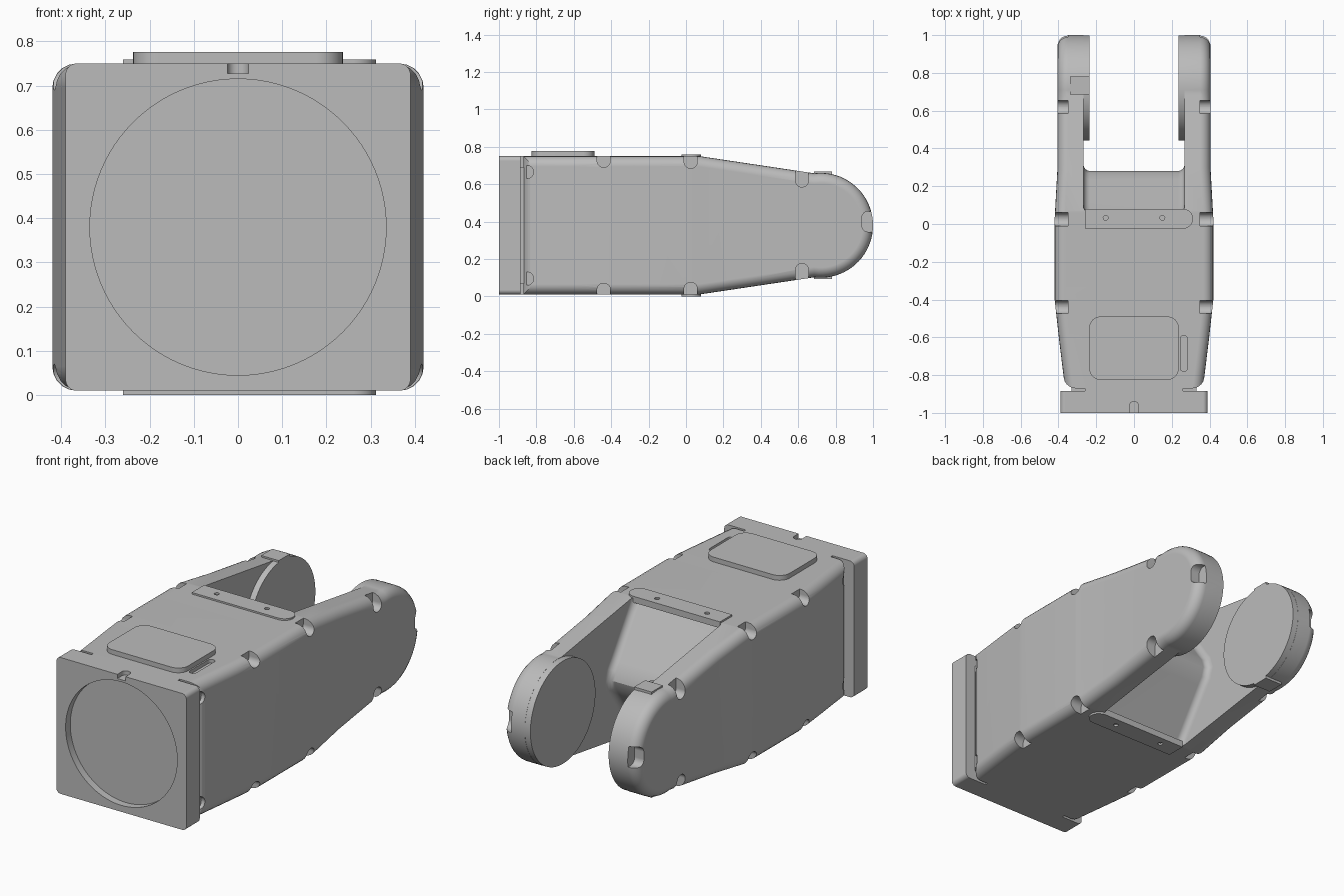
import bpy, bmesh, math

if "Cube" in bpy.data.objects:
    bpy.data.objects.remove(bpy.data.objects["Cube"], do_unlink=True)

grey = bpy.data.materials.new("plain grey")
grey.use_nodes = True
COLOR = (0.5, 0.5, 0.5, 1)
grey.diffuse_color = COLOR
grey.node_tree.nodes["Principled BSDF"].inputs["Base Color"].default_value = COLOR

MID = 0.38          # height of the symmetry plane
TOP, BOTTOM = 0.75, 0.01


def arc(cu, cv, r, a0, a1, n):
    return [(cu + r * math.cos(math.radians(a0 + (a1 - a0) * i / n)),
             cv + r * math.sin(math.radians(a0 + (a1 - a0) * i / n))) for i in range(n + 1)]


def circle(cu, cv, r, n=64):
    return arc(cu, cv, r, 0, 360, n)[:-1]


def rounded(u0, u1, v0, v1, r, n=8):
    """Rectangle outline with rounded corners."""
    return (arc(u1 - r, v1 - r, r, 0, 90, n) + arc(u0 + r, v1 - r, r, 90, 180, n)
            + arc(u0 + r, v0 + r, r, 180, 270, n) + arc(u1 - r, v0 + r, r, 270, 360, n))


def rect(u0, u1, v0, v1):
    return [(u0, v0), (u1, v0), (u1, v1), (u0, v1)]


def prism(bm, outline, axis, lo, hi):
    """Extrude a 2D outline along an axis into the given bmesh."""
    place = {"x": lambda u, v, t: (t, u, v), "y": lambda u, v, t: (u, t, v),
             "z": lambda u, v, t: (u, v, t)}[axis]
    a, b = ([bm.verts.new(place(u, v, t)) for u, v in outline] for t in (lo, hi))
    n = len(outline)
    faces = [bm.faces.new(a), bm.faces.new(b)]
    for i in range(n):
        j = (i + 1) % n
        faces.append(bm.faces.new((a[i], a[j], b[j], b[i])))
    bmesh.ops.recalc_face_normals(bm, faces=faces)


def round_rims(bm, width, segments):
    """Round the edges between the x-facing caps and the rest."""
    bm.normal_update()
    rims = [e for e in bm.edges if len(e.link_faces) == 2
            and sorted(abs(f.normal.x) > 0.7 for f in e.link_faces) == [False, True]]
    bmesh.ops.bevel(bm, geom=rims, offset=width, segments=segments,
                    profile=0.5, affect="EDGES", clamp_overlap=True)


def finish(name, bm):
    mesh = bpy.data.meshes.new(name)
    bm.to_mesh(mesh)
    bm.free()
    mesh.materials.append(grey)
    obj = bpy.data.objects.new(name, mesh)
    bpy.context.collection.objects.link(obj)
    return obj


def part(name, outline, axis, lo, hi):
    bm = bmesh.new()
    prism(bm, outline, axis, lo, hi)
    return finish(name, bm)


def activate(obj):
    bpy.ops.object.select_all(action="DESELECT")
    obj.select_set(True)
    bpy.context.view_layer.objects.active = obj


def cut(obj, cutter):
    cutter.hide_render = True
    mod = obj.modifiers.new("cut", "BOOLEAN")
    mod.operation, mod.solver, mod.object = "DIFFERENCE", "EXACT", cutter
    activate(obj)
    bpy.ops.object.modifier_apply(modifier=mod.name)
    bpy.data.objects.remove(cutter, do_unlink=True)


def smooth(obj):
    activate(obj)
    bpy.ops.object.shade_smooth_by_angle(angle=math.radians(32))
    mod = obj.modifiers.new("even normals", "WEIGHTED_NORMAL")
    mod.keep_sharp = True


# Main housing: side profile, tapered in width along its length
WIDTHS = [(-0.87, 0.365), (-0.6, 0.398), (-0.4, 0.42), (0.03, 0.42), (0.3, 0.405), (1.1, 0.405)]


def half_width(y):
    for (y0, w0), (y1, w1) in zip(WIDTHS, WIDTHS[1:]):
        if y <= y1:
            return w0 + (w1 - w0) * (y - y0) / (y1 - y0)
    return WIDTHS[-1][1]


profile = [(-0.87, TOP), (-0.87, BOTTOM), (0.07, BOTTOM)]
profile += arc(0.72, MID, 0.28, -97, 97, 40) + [(0.07, TOP)]
bm = bmesh.new()
prism(bm, profile, "x", -1, 1)
for y, _ in WIDTHS[1:-1]:
    bmesh.ops.bisect_plane(bm, geom=bm.verts[:] + bm.edges[:] + bm.faces[:],
                           plane_co=(0, y, 0), plane_no=(0, 1, 0))
for v in bm.verts:
    v.co.x = math.copysign(half_width(v.co.y), v.co.x)
round_rims(bm, 0.055, 5)
housing = finish("housing", bm)

# Fork slot with a sloping, rounded web at its root
web = [(0.06, 1.0), (0.06, 0.73), (0.1, 0.67), (0.235, 0.47), (0.265, 0.43), (0.28, MID)]
web += [(y, 2 * MID - z) for y, z in reversed(web[:-1])]
bm = bmesh.new()
prism(bm, web + [(1.3, -0.24), (1.3, 1.0)], "x", -0.268, 0.268)
round_rims(bm, 0.035, 4)
cut(housing, finish("slot_cutter", bm))

# Screw notches along the edges, at the front and at the arm tips
notches = []
for y, z in ((-0.44, 0.69), (0.025, 0.685), (0.62, 0.585)):
    notches.append(rounded(y - 0.035, y + 0.035, z, z + 0.3, 0.034))
    notches.append(rounded(y - 0.035, y + 0.035, 2 * MID - z - 0.3, 2 * MID - z, 0.034))
for z in (0.665, 2 * MID - 0.665):
    notches.append(rounded(-1.1, -0.815, z - 0.035, z + 0.035, 0.034))
notches.append(rounded(0.94, 1.2, 0.345, 0.455, 0.035))
bm = bmesh.new()
for outline in notches:
    for side in (-1, 1):
        prism(bm, outline, "x", *sorted((side * 0.35, side * 0.6)))
# Finger pocket beside the hatch
prism(bm, rounded(0.245, 0.283, -0.78, -0.59, 0.018), "z", 0.73, 0.9)
cut(housing, finish("notch_cutter", bm))
smooth(housing)

# Front flange with a round recess and a key notch
flange = part("front_flange", rounded(-0.39, 0.39, BOTTOM, TOP, 0.025), "y", -1, -0.885)
bm = bmesh.new()
prism(bm, circle(0, MID, 0.335, 96), "y", -1.2, -0.96)
prism(bm, rounded(-0.024, 0.024, -1.2, -0.94, 0.022), "z", 0.727, 0.9)
cut(flange, finish("flange_cutter", bm))
smooth(flange)

# Neck between flange and housing
part("neck_core", rect(-0.33, 0.33, 0.07, 0.69), "y", -0.9, -0.8)
part("neck_bridge", rect(-0.26, 0.26, BOTTOM, TOP), "y", -0.9, -0.86)

# Round joint faces on the inside of the arms
for side, name in ((-1, "right"), (1, "left")):
    smooth(part(name + "_joint_disc", circle(0.72, MID, 0.279, 80), "x",
                *sorted((side * 0.235, side * 0.31))))

# Hatch cover on top
smooth(part("hatch_cover", rounded(-0.237, 0.237, -0.825, -0.49, 0.06), "z", 0.74, 0.776))

# Cross plates with two screw holes, and arm tabs, above and below
plate = [(-0.26, 0.08), (-0.26, -0.025)] + arc(0.26, 0.0275, 0.0525, -90, 90, 10)
for name, lo, hi, tab_lo, tab_hi in (("upper", 0.725, 0.759, 0.62, 0.667),
                                     ("lower", 0.0, 0.035, 0.093, 0.14)):
    cross = part(name + "_cross_plate", plate, "z", lo, hi)
    bm = bmesh.new()
    for x in (-0.15, 0.15):
        outer = hi if name == "upper" else lo
        prism(bm, circle(x, 0.033, 0.013, 20), "z", outer - 0.015, outer + 0.015)
    cut(cross, finish("hole_cutter", bm))
    smooth(cross)
    part(name + "_arm_tab", rect(-0.34, -0.235, 0.685, 0.78), "z", tab_lo, tab_hi)
